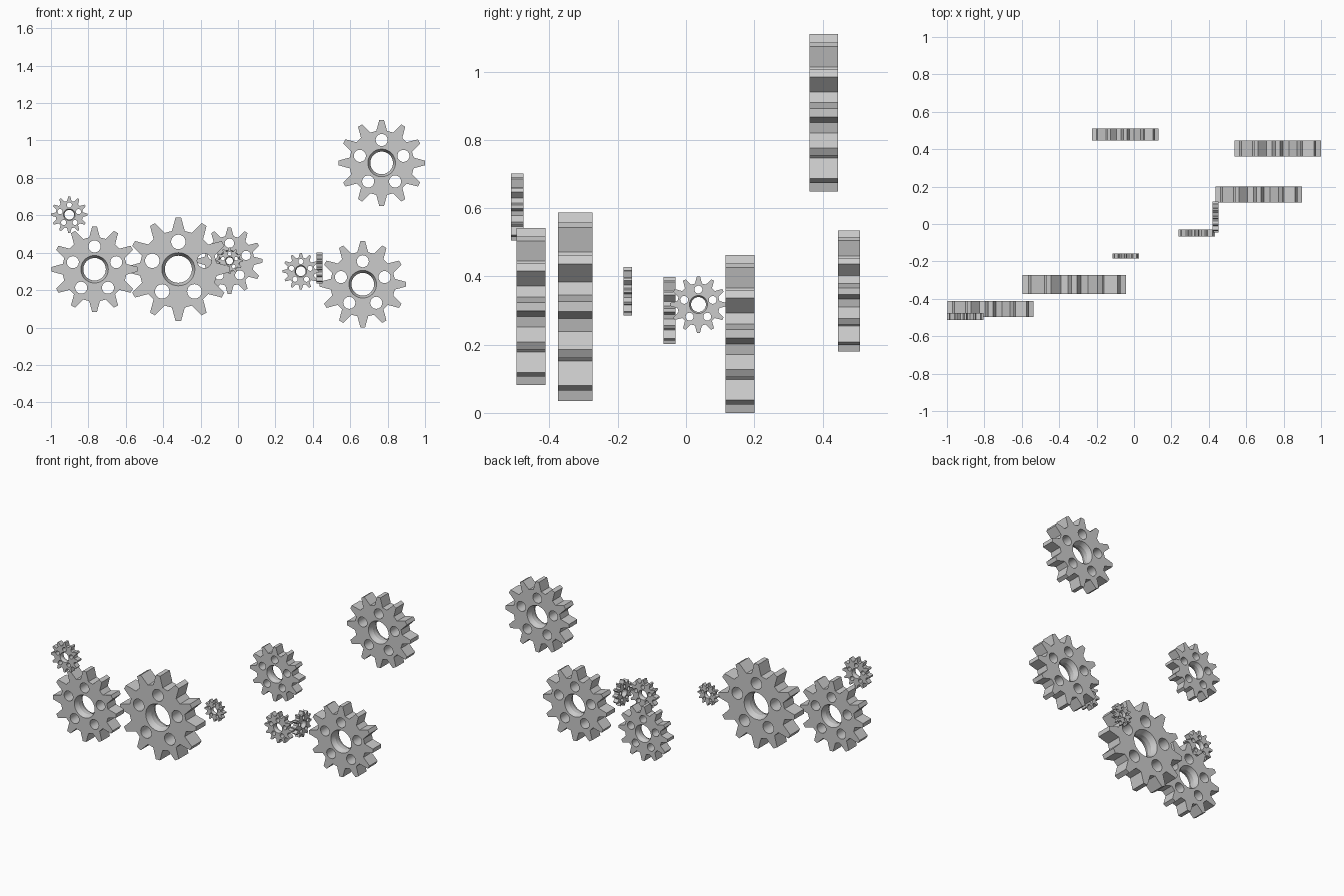
import bpy, bmesh, math

if "Cube" in bpy.data.objects:
    bpy.data.objects.remove(bpy.data.objects["Cube"])

TEETH, HOLES = 12, 5
THICKNESS = 0.366  # all proportions are relative to the outer radius

grey = bpy.data.materials.new("light_grey")
grey.diffuse_color = (0.6, 0.6, 0.6, 1)
grey.use_nodes = True
grey.node_tree.nodes["Principled BSDF"].inputs["Base Color"].default_value = grey.diffuse_color


def polar(r, deg):
    a = math.radians(deg)
    return r * math.cos(a), r * math.sin(a)


def circle(r, n, cx=0, cz=0):
    return [(cx + r * math.cos(2 * math.pi * i / n),
             cz + r * math.sin(2 * math.pi * i / n)) for i in range(n)]


def tooth_outline():
    pts = []
    for i in range(TEETH):
        mid = 360 * i / TEETH
        for r, off in ((0.75, -9.6), (1, -3.1), (1, 3.1), (0.75, 9.6)):
            pts.append(polar(r, mid + off))
    return pts


def gear(name, x, y, z, radius, turn=0):
    bm = bmesh.new()
    h = THICKNESS / 2
    rims = {-h: [], h: []}

    def wall(sections):
        """Skin a closed wall through (depth, points) sections."""
        rings = [[bm.verts.new((px, d, pz)) for px, pz in pts] for d, pts in sections]
        for a, b in zip(rings, rings[1:]):
            n = len(a)
            for i in range(n):
                j = (i + 1) % n
                bm.faces.new((a[i], a[j], b[j], b[i]))
        for ring, (d, _) in zip((rings[0], rings[-1]), (sections[0], sections[-1])):
            for i, v in enumerate(ring):
                rims[d].append(bm.edges.get((v, ring[(i + 1) % len(ring)])))

    # toothed rim
    outline = tooth_outline()
    wall([(-h, outline), (h, outline)])
    # centre bore, narrowing towards the middle
    wall([(d * h, circle(r, 40)) for d, r in
          ((-1, 0.32), (-0.3, 0.262), (0.3, 0.262), (1, 0.32))])
    # ring of round lightening holes
    for i in range(HOLES):
        hole = circle(0.14, 24, *polar(0.53, 90 + 360 * i / HOLES))
        wall([(-h, hole), (h, hole)])
    # front and back faces
    for d, edges in rims.items():
        bmesh.ops.triangle_fill(bm, edges=edges, use_beauty=True, normal=(0, d, 0))
    bmesh.ops.recalc_face_normals(bm, faces=bm.faces[:])
    bmesh.ops.scale(bm, vec=(radius,) * 3, verts=bm.verts[:])

    mesh = bpy.data.meshes.new(name)
    bm.to_mesh(mesh)
    bm.free()
    mesh.materials.append(grey)
    ob = bpy.data.objects.new(name, mesh)
    bpy.context.collection.objects.link(ob)
    ob.location = (x, y, z)
    ob.rotation_euler.z = math.radians(turn)
    bpy.ops.object.select_all(action='DESELECT')
    ob.select_set(True)
    bpy.context.view_layer.objects.active = ob
    bpy.ops.object.shade_smooth_by_angle(angle=math.radians(20))


# name, centre x, y, z, outer radius
gear("upper_right_gear", 0.768, 0.4035, 0.88, 0.231)
gear("lower_right_gear", 0.667, 0.1585, 0.2315, 0.2315)
gear("left_gear", -0.767, -0.4545, 0.3115, 0.23)
gear("large_gear", -0.319, -0.3245, 0.3115, 0.2765)
gear("back_gear", -0.046, 0.478, 0.3565, 0.1775)
gear("small_left_gear", -0.902, -0.4945, 0.6035, 0.098)
gear("small_middle_gear", 0.336, -0.0485, 0.3005, 0.0985)
gear("tiny_gear", -0.045, -0.1705, 0.3565, 0.0705)
gear("sideways_gear", 0.436, 0.0365, 0.3175, 0.083, turn=90)
